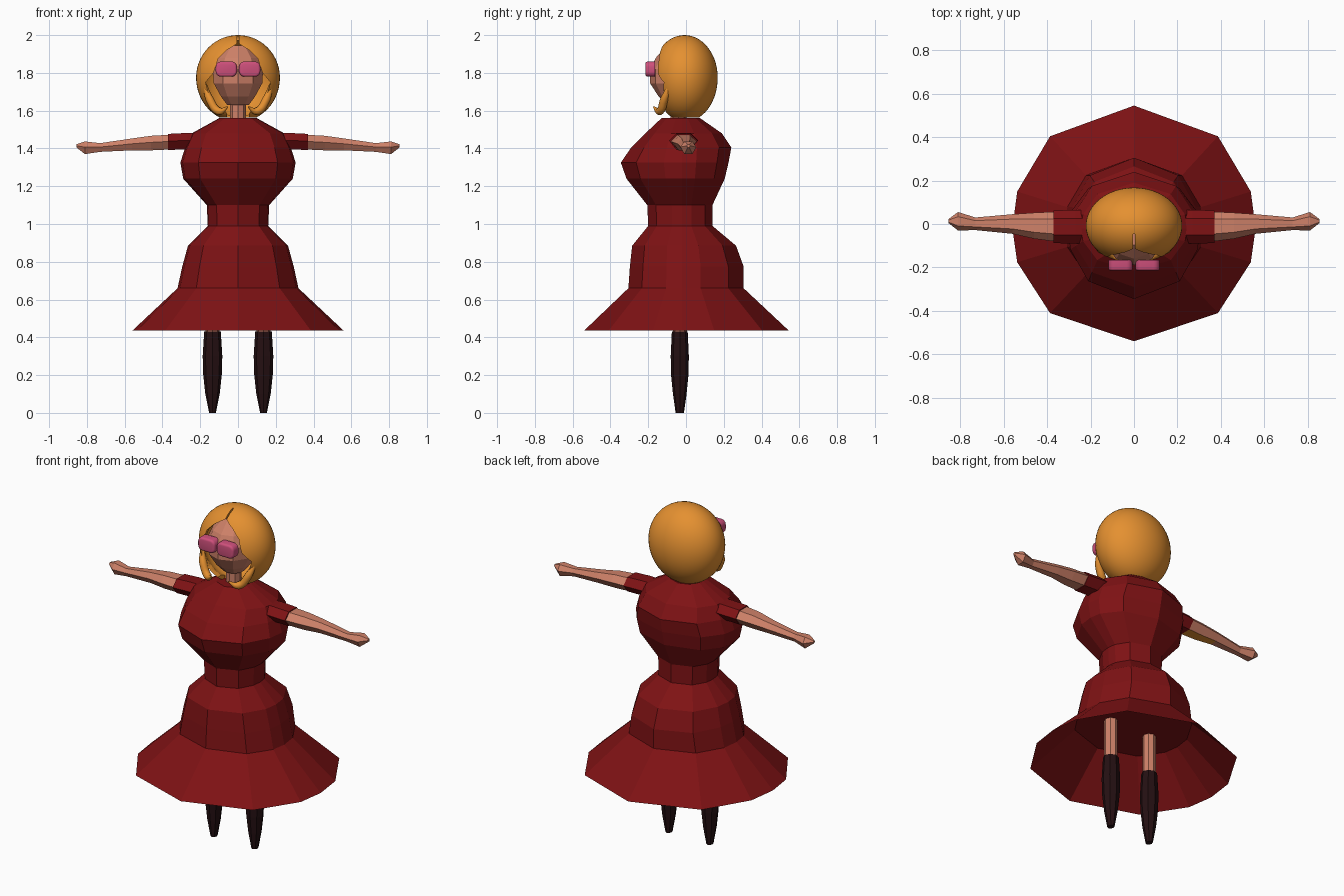
import bpy, bmesh, math
from mathutils import Vector

if "Cube" in bpy.data.objects:
    bpy.data.objects.remove(bpy.data.objects["Cube"])


def material(name, color):
    m = bpy.data.materials.new(name)
    m.diffuse_color = (*color, 1)
    m.use_nodes = True
    m.node_tree.nodes["Principled BSDF"].inputs["Base Color"].default_value = m.diffuse_color
    return m


RED = material("dark red cloth", (0.21, 0.006, 0.007))
SKIN = material("skin", (0.62, 0.22, 0.14))
HAIR = material("golden hair", (0.78, 0.28, 0.03))
BOOT = material("black brown leather", (0.018, 0.005, 0.006))
PINK = material("pink glass", (0.62, 0.08, 0.2))


def to_object(name, bm, *mats):
    bmesh.ops.recalc_face_normals(bm, faces=bm.faces)
    me = bpy.data.meshes.new(name)
    bm.to_mesh(me)
    bm.free()
    ob = bpy.data.objects.new(name, me)
    bpy.context.collection.objects.link(ob)
    for m in mats:
        me.materials.append(m)
    return ob


def loft(name, rings, mat, cap_start=True, cap_end=True):
    """Skin a list of equally long point rings."""
    bm = bmesh.new()
    vs = [[bm.verts.new(p) for p in r] for r in rings]
    n = len(rings[0])
    for a, b in zip(vs, vs[1:]):
        for i in range(n):
            j = (i + 1) % n
            bm.faces.new((a[i], a[j], b[j], b[i]))
    if cap_start:
        bm.faces.new(vs[0])
    if cap_end:
        bm.faces.new(vs[-1])
    return to_object(name, bm, mat)


def ellipse(z, rx, ry, cx=0, cy=0, n=8, turn=0):
    return [(cx + rx * math.cos(2 * math.pi * (i + turn) / n),
             cy + ry * math.sin(2 * math.pi * (i + turn) / n), z) for i in range(n)]


# --- dress: twelve-sided rings with separate front and back depth
half = [(0, -1), (0.69, -0.75), (0.96, -0.3), (1, 0), (0.96, 0.3), (0.69, 0.75), (0, 1)]
outline = half + [(-x, y) for x, y in half[-2:0:-1]]


def dress_ring(z, w, front, back):
    c = -0.02
    return [(x * w, c + (y * (back - c) if y > 0 else -y * (front - c)), z) for x, y in outline]


HIP = (0.66, 0.32, -0.305, 0.305)
bodice = [HIP, (0.775, 0.295, -0.297, 0.305), (0.885, 0.265, -0.285, 0.265),
          (0.99, 0.16, -0.2, 0.14), (1.1, 0.165, -0.205, 0.14),
          (1.24, 0.29, -0.315, 0.205), (1.325, 0.305, -0.345, 0.225),
          (1.405, 0.28, -0.29, 0.24), (1.48, 0.245, -0.215, 0.19),
          (1.56, 0.1, -0.13, 0.075)]
loft("dress_body", [dress_ring(*r) for r in bodice], RED)
loft("flared_skirt", [dress_ring(0.435, 0.56, -0.54, 0.545), dress_ring(*HIP)], RED, False, False)


# --- arms and legs
def arm_ring(side, x, y0, y1, z0, z1):
    cy, cz, ry, rz = (y0 + y1) / 2, (z0 + z1) / 2, (y1 - y0) / 2, (z1 - z0) / 2
    return [(side * x, cy + ry * a, cz + rz * b)
            for a, b in ((1, 0.1), (0.5, 1), (-0.5, 1), (-1, 0.1), (-0.5, -1), (0.5, -1))]


sleeve = [(0.18, -0.085, 0.06, 1.4, 1.48), (0.27, -0.09, 0.065, 1.395, 1.482),
          (0.37, -0.088, 0.062, 1.392, 1.477)]
arm = [(0.35, -0.082, 0.057, 1.395, 1.473), (0.46, -0.068, 0.052, 1.39, 1.467),
       (0.56, -0.045, 0.045, 1.39, 1.453), (0.73, -0.028, 0.03, 1.382, 1.428),
       (0.81, -0.03, 0.055, 1.37, 1.437), (0.855, 0.005, 0.022, 1.405, 1.422)]
boot = [(0, 0.018, 0.022), (0.1, 0.038, 0.036), (0.2, 0.049, 0.046), (0.3, 0.052, 0.048),
        (0.43, 0.044, 0.042)]
for s, tag in ((1, "left"), (-1, "right")):
    loft(tag + "_sleeve", [arm_ring(s, *r) for r in sleeve], RED)
    limb = loft(tag + "_arm", [arm_ring(s, *r) for r in arm], SKIN)
    if s < 0:  # golden patch under the upper arm
        limb.data.materials.append(HAIR)
        for p in limb.data.polygons:
            if p.normal.z < -0.8 and p.center.x > -0.57:
                p.material_index = 1
    loft(tag + "_boot", [ellipse(z, rx, ry, s * 0.135, -0.033) for z, rx, ry in boot], BOOT)
    loft(tag + "_leg", [ellipse(z, 0.037, 0.037, s * 0.135, -0.033) for z in (0.4, 0.68)], SKIN)

# --- neck and faceted head
loft("neck", [ellipse(z, 0.042, 0.042, 0, -0.04) for z in (1.53, 1.67)], SKIN)
head = [(1.63, 0.06, 0.06), (1.675, 0.095, 0.105), (1.745, 0.135, 0.15),
        (1.82, 0.14, 0.15), (1.88, 0.115, 0.12), (1.945, 0.06, 0.06)]
loft("head", [ellipse(z, rx, ry, 0, -0.04, 10, 0.5) for z, rx, ry in head], SKIN)

# --- rounded pink lenses
for s, tag in ((1, "left"), (-1, "right")):
    bm = bmesh.new()
    bmesh.ops.create_cube(bm, size=1)
    bmesh.ops.scale(bm, vec=(0.112, 0.05, 0.08), verts=bm.verts)
    upright = [e for e in bm.edges if abs((e.verts[0].co - e.verts[1].co).y) > 0.04]
    bmesh.ops.bevel(bm, geom=upright, offset=0.028, segments=5, profile=0.5, affect='EDGES')
    front = [e for e in bm.edges if all(v.co.y < -0.02 for v in e.verts)]
    bmesh.ops.bevel(bm, geom=front, offset=0.012, segments=3, profile=0.5, affect='EDGES')
    bmesh.ops.translate(bm, vec=(s * 0.062, -0.19, 1.82), verts=bm.verts)
    lens = to_object(tag + "_lens", bm, PINK)
    lens.data.shade_smooth()
    lens.data.set_sharp_from_angle(angle=math.radians(40))

# --- hair: hollow ellipsoid, cut open around the face and level at the nape
bm = bmesh.new()
for scale in (1.0, 0.9):
    made = bmesh.ops.create_uvsphere(bm, u_segments=48, v_segments=28, radius=1)["verts"]
    for v in made:
        drop = 0.235 if v.co.z < 0 else 0.225
        v.co = Vector((v.co.x * 0.222 * scale, -0.008 + v.co.y * 0.176 * scale,
                       1.775 + v.co.z * drop * scale))
    if scale < 1:
        inner = {f for v in made for f in v.link_faces}
bmesh.ops.recalc_face_normals(bm, faces=bm.faces)
bmesh.ops.reverse_faces(bm, faces=list(inner))
me = bpy.data.meshes.new("hair")
bm.to_mesh(me)
bm.free()
hair = bpy.data.objects.new("hair", me)
bpy.context.collection.objects.link(hair)
me.materials.append(HAIR)
me.shade_smooth()


def cutter(name, profile, y0, y1):
    ob = loft(name, [[(x, y, z) for x, z in profile] for y in (y0, y1)], HAIR)
    ob.hide_render = True
    ob.hide_viewport = True
    mod = hair.modifiers.new(name, 'BOOLEAN')
    mod.operation = 'DIFFERENCE'
    mod.solver = 'EXACT'
    mod.object = ob
    return ob


# arch with a thin parting slot at its top
arch = [(0.004, 2.1), (0.004, 1.955), (0.06, 1.92), (0.105, 1.875), (0.13, 1.8), (0.172, 1.75),
        (0.155, 1.69), (0.115, 1.63), (0.06, 1.59), (0.05, 1.5)]
tools = [cutter("face_opening", arch + [(-x, z) for x, z in reversed(arch)], -0.5, -0.045),
         cutter("nape_cut", [(-0.4, 1.4), (0.4, 1.4), (0.4, 1.563), (-0.4, 1.563)], -0.6, 0.5)]
bpy.context.view_layer.update()
cut = bpy.data.meshes.new_from_object(hair.evaluated_get(bpy.context.evaluated_depsgraph_get()))
hair.modifiers.clear()
hair.data = cut
cut.shade_smooth()
cut.set_sharp_from_angle(angle=math.radians(35))
for t in tools:
    bpy.data.objects.remove(t)

# --- front locks curling in below the cheeks
for s, tag in ((1, "left"), (-1, "right")):
    cu = bpy.data.curves.new(tag + "_lock", 'CURVE')
    cu.dimensions = '3D'
    cu.bevel_depth = 0.024
    cu.bevel_resolution = 2
    cu.resolution_u = 6
    path = [(0.175, -0.085, 1.74, 0.4), (0.15, -0.115, 1.66, 0.9),
            (0.1, -0.14, 1.597, 0.9), (0.055, -0.172, 1.62, 0.15)]
    sp = cu.splines.new('BEZIER')
    sp.bezier_points.add(len(path) - 1)
    for p, (x, y, z, r) in zip(sp.bezier_points, path):
        p.co = (s * x, y, z)
        p.radius = r
        p.handle_left_type = p.handle_right_type = 'AUTO'
    cu.materials.append(HAIR)
    bpy.context.collection.objects.link(bpy.data.objects.new(tag + "_lock", cu))
